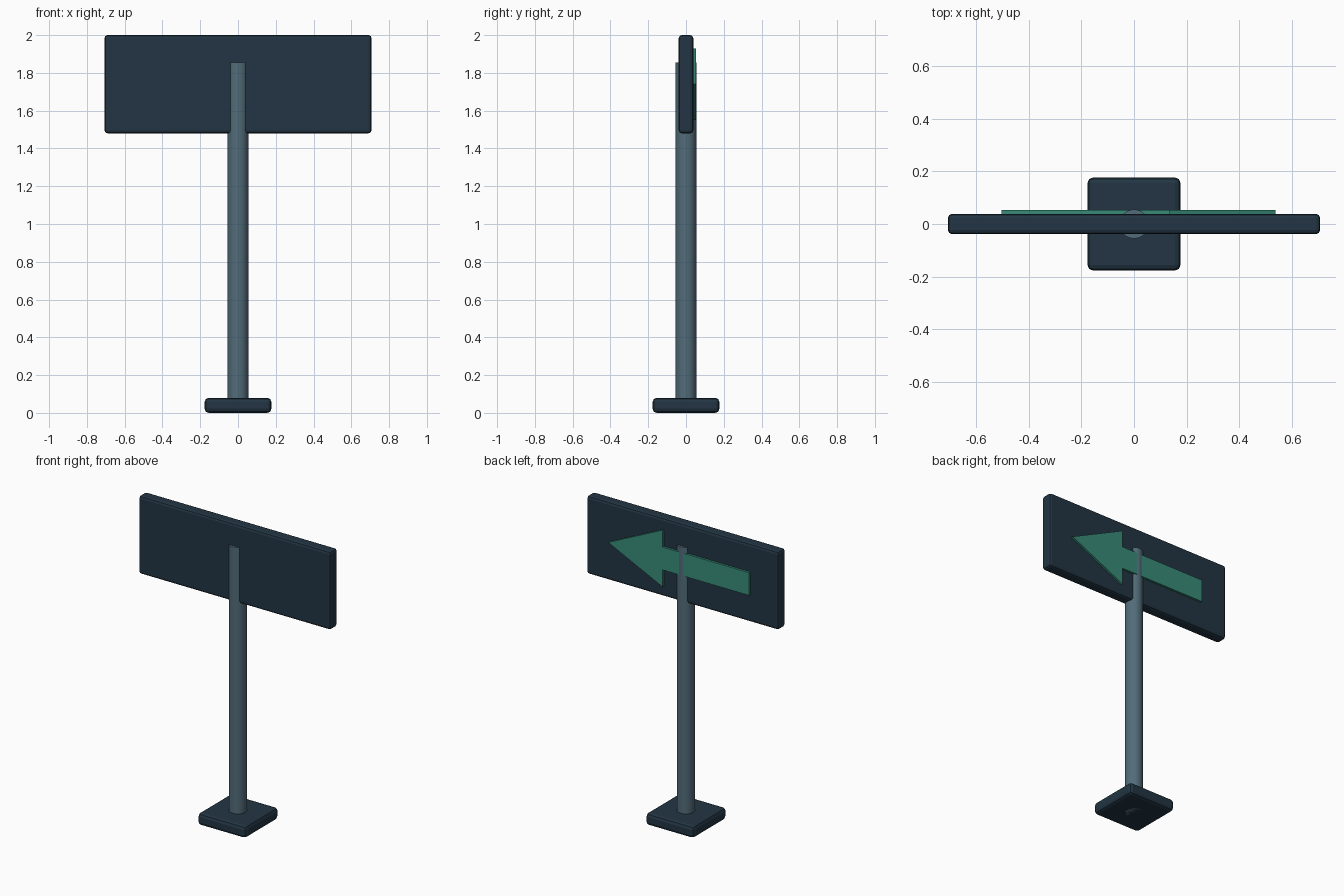
import bpy, bmesh
from math import radians

if "Cube" in bpy.data.objects:
    bpy.data.objects.remove(bpy.data.objects["Cube"])


def material(name, rgb):
    m = bpy.data.materials.new(name)
    m.diffuse_color = (*rgb, 1)
    m.use_nodes = True
    m.node_tree.nodes["Principled BSDF"].inputs["Base Color"].default_value = m.diffuse_color
    return m


navy = material("navy", (0.016, 0.036, 0.056))
steel = material("steel_blue", (0.085, 0.15, 0.19))
green = material("green", (0.04, 0.26, 0.19))


def rounded_box(name, size, z, bevel, mat):
    bpy.ops.mesh.primitive_cube_add(size=1, location=(0, 0, z))
    o = bpy.context.object
    o.name = name
    o.scale = size
    bpy.ops.object.transform_apply(location=False, rotation=False, scale=True)
    b = o.modifiers.new("bevel", 'BEVEL')
    b.width = bevel
    b.segments = 2
    o.data.materials.append(mat)
    return o


# Foot plate and sign board
rounded_box("foot_plate", (0.354, 0.354, 0.08), 0.04, 0.022, navy)
rounded_box("sign_board", (1.414, 0.077, 0.52), 1.74, 0.016, navy)

# Round pole, passing through the foot plate and the board
bpy.ops.mesh.primitive_cylinder_add(vertices=24, radius=0.0555, depth=1.855,
                                    location=(0, 0, 1.855 / 2))
pole = bpy.context.object
pole.name = "pole"
pole.data.materials.append(steel)
bpy.ops.object.shade_smooth_by_angle(angle=radians(30))

# Raised arrow on the back face, pointing to +x
upper = [(-0.503, 0.076), (0.135, 0.076), (0.135, 0.19)]
outline = upper + [(0.537, 0)] + [(x, -z) for x, z in reversed(upper)]
bm = bmesh.new()
face = bm.faces.new([bm.verts.new((x, 0.035, 1.74 + z)) for x, z in outline])
ext = bmesh.ops.extrude_face_region(bm, geom=[face], use_keep_orig=True)
for v in ext["geom"]:
    if isinstance(v, bmesh.types.BMVert):
        v.co.y = 0.053
bmesh.ops.recalc_face_normals(bm, faces=bm.faces)
mesh = bpy.data.meshes.new("arrow")
bm.to_mesh(mesh)
bm.free()
mesh.materials.append(green)
bpy.context.collection.objects.link(bpy.data.objects.new("arrow", mesh))
